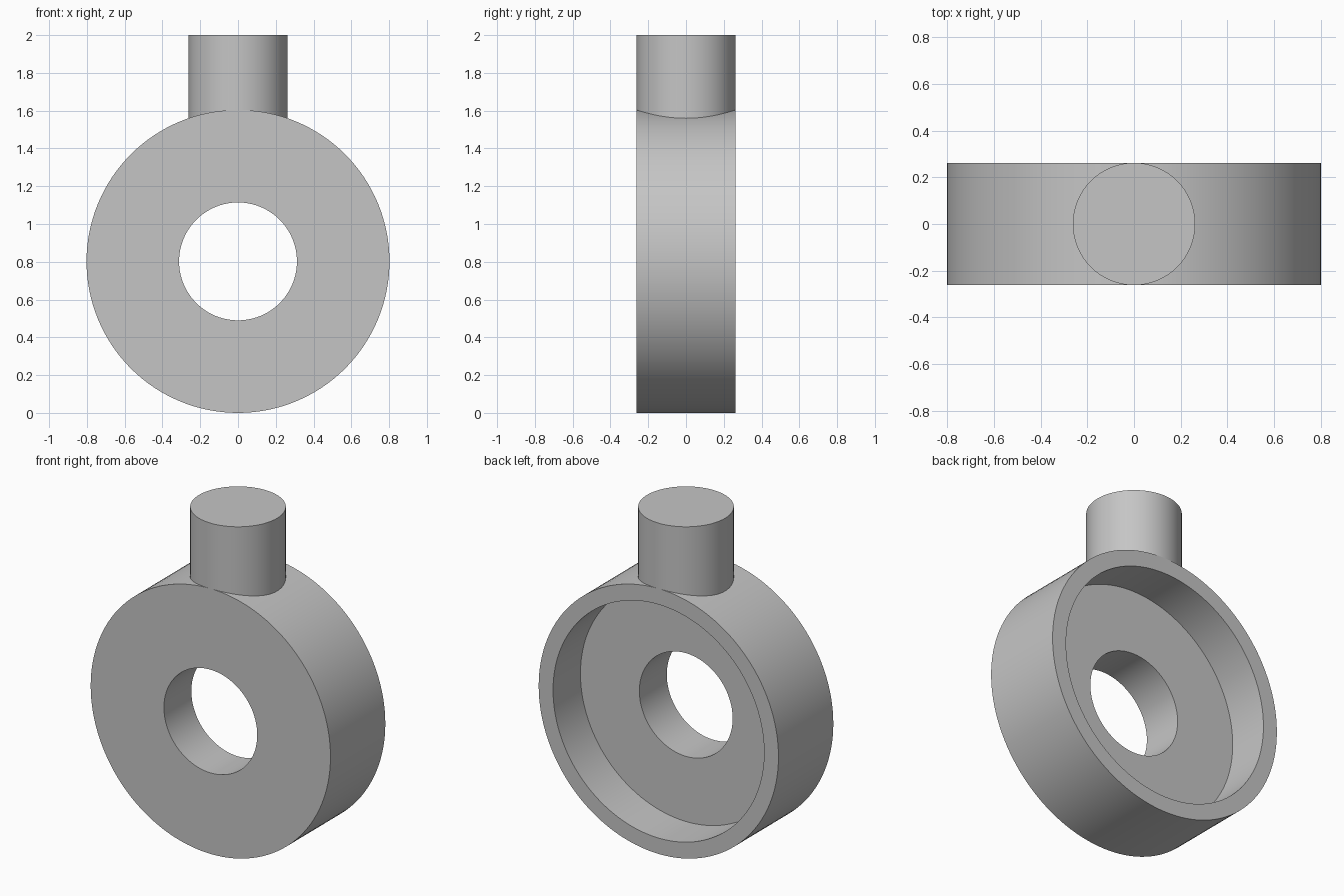
import bpy, bmesh, math
from mathutils import Vector

RING_R, BORE_R, RECESS_R = 0.802, 0.312, 0.706
HALF_DEPTH = 0.262
RECESS_FLOOR = 0.0
CENTRE_Z = RING_R
SEGMENTS = 128

cube = bpy.data.objects.get("Cube")
if cube:
    bpy.data.objects.remove(cube, do_unlink=True)

# Single plain grey for the whole casting
grey = bpy.data.materials.new("plain_grey")
grey.use_nodes = True
colour = (0.56, 0.56, 0.56, 1)
grey.diffuse_color = colour
grey.node_tree.nodes["Principled BSDF"].inputs["Base Color"].default_value = colour


def finish(bm, name, location):
    """Turn a bmesh into a shaded, coloured object."""
    bmesh.ops.recalc_face_normals(bm, faces=bm.faces)
    mesh = bpy.data.meshes.new(name)
    bm.to_mesh(mesh)
    bm.free()
    mesh.materials.append(grey)
    obj = bpy.data.objects.new(name, mesh)
    obj.location = location
    bpy.context.collection.objects.link(obj)
    bpy.ops.object.select_all(action="DESELECT")
    obj.select_set(True)
    bpy.context.view_layer.objects.active = obj
    bpy.ops.object.shade_smooth_by_angle(angle=math.radians(30))
    return obj


def lathe(name, profile, axis, location):
    """Revolve a closed loop of points around an axis through the origin."""
    bm = bmesh.new()
    verts = [bm.verts.new(p) for p in profile]
    edges = [bm.edges.new((v, verts[i - 1])) for i, v in enumerate(verts)]
    bmesh.ops.spin(bm, geom=verts + edges, cent=(0, 0, 0), axis=axis,
                   angle=math.tau, steps=SEGMENTS, use_duplicate=False)
    bmesh.ops.remove_doubles(bm, verts=bm.verts, dist=0.0001)
    return finish(bm, name, location)


# Ring with a through bore and a wide recess in its back
section = [(BORE_R, -HALF_DEPTH), (RING_R, -HALF_DEPTH), (RING_R, HALF_DEPTH),
           (RECESS_R, HALF_DEPTH), (RECESS_R, RECESS_FLOOR), (BORE_R, RECESS_FLOOR)]
lathe("recessed_ring", [(r, y, 0) for r, y in section], (0, 1, 0),
      Vector((0, 0, CENTRE_Z)))

# Round stem, sunk slightly into the top of the ring wall
bottom, top = 1.54, 2.0
bm = bmesh.new()
bmesh.ops.create_cone(bm, cap_ends=True, segments=SEGMENTS, radius1=HALF_DEPTH,
                      radius2=HALF_DEPTH, depth=top - bottom)
finish(bm, "stem", Vector((0, 0, (top + bottom) / 2)))
